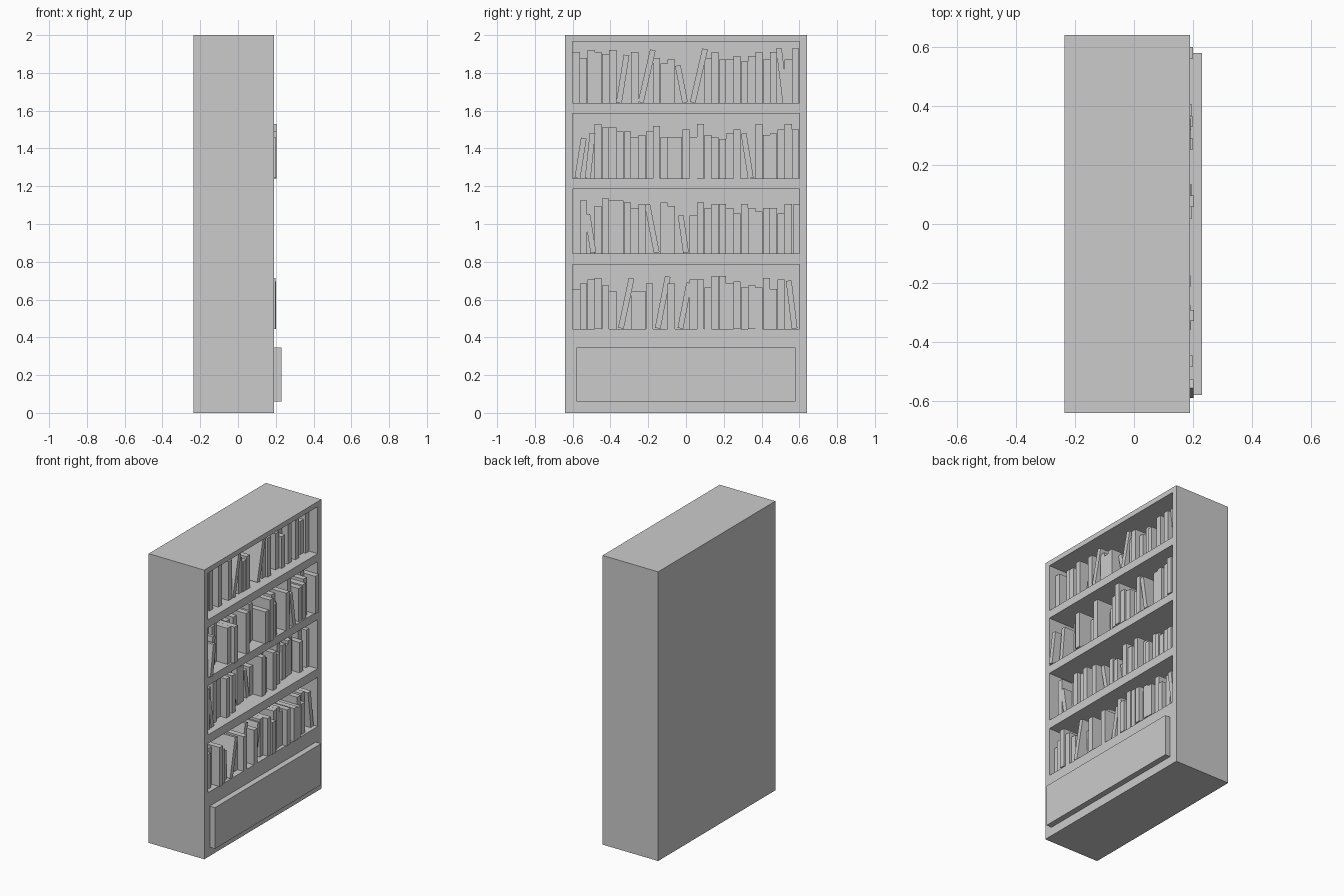
import bpy, bmesh, random
from math import radians
from mathutils import Matrix, Vector

if "Cube" in bpy.data.objects:
    bpy.data.objects.remove(bpy.data.objects["Cube"])

random.seed(4)


def add_box(bm, lo, hi, lean=0.0):
    """Box between two corners, leaned in y (degrees) about its lower edge."""
    lo, hi = Vector(lo), Vector(hi)
    size = hi - lo
    mat = Matrix.Translation((lo + hi) / 2) @ Matrix.Diagonal((*size, 1))
    verts = bmesh.ops.create_cube(bm, size=1, matrix=mat)["verts"]
    if lean:
        pivot = Vector((0, hi.y if lean > 0 else lo.y, lo.z))
        bmesh.ops.rotate(bm, verts=verts, cent=pivot,
                         matrix=Matrix.Rotation(radians(-lean), 3, 'X'))


def finish(bm, name):
    mesh = bpy.data.meshes.new(name)
    bm.to_mesh(mesh)
    bm.free()
    ob = bpy.data.objects.new(name, mesh)
    bpy.context.collection.objects.link(ob)
    return ob


FRONT, BACK = 0.19, -0.235
bays = [(0.445, 0.785), (0.845, 1.185), (1.24, 1.585), (1.64, 1.965)]

# Cabinet carcass with four open bays cut into its front
bm = bmesh.new()
add_box(bm, (BACK, -0.64, 0), (FRONT, 0.64, 2))
cabinet = finish(bm, "cabinet")
bm = bmesh.new()
for z0, z1 in bays:
    add_box(bm, (-0.195, -0.6, z0), (FRONT + 0.1, 0.6, z1))
cutter = finish(bm, "bay_cutter")
cutter.hide_render = True
cutter.hide_viewport = False
mod = cabinet.modifiers.new("bays", 'BOOLEAN')
mod.operation = 'DIFFERENCE'
mod.solver = 'EXACT'
mod.object = cutter
bpy.context.view_layer.objects.active = cabinet
cabinet.select_set(True)
bpy.ops.object.modifier_apply(modifier=mod.name)
bpy.data.objects.remove(cutter)

# Raised drawer front at the bottom
bm = bmesh.new()
add_box(bm, (FRONT, -0.58, 0.06), (0.23, 0.58, 0.345))
finish(bm, "drawer_front")

# Upright books: heights in cm along each shelf (0 = free slot), bottom shelf first
uprights = [
    [21, 24, 26, 27, 23, 20, 0, 0, 20, 20, 24, 0, 0, 24, 0, 0,
     26, 26, 22, 28, 28, 24, 25, 22, 23, 22, 27, 21, 26, 0, 0],
    [0, 28, 0, 25, 29, 28, 28, 27, 24, 26, 0, 0, 27, 25, 0, 0,
     20, 27, 24, 26, 26, 24, 21, 26, 24, 22, 24, 24, 21, 26, 0],
    [0, 0, 0, 29, 27, 27, 25, 25, 22, 23, 25, 28, 22, 22, 22, 26,
     22, 29, 23, 22, 21, 24, 26, 0, 0, 29, 23, 24, 26, 29, 26],
    [27, 24, 28, 27, 26, 28, 0, 0, 27, 0, 0, 24, 21, 23, 0, 0,
     0, 0, 24, 27, 23, 23, 25, 22, 25, 27, 23, 27, 0, 23, 29],
]
# Leaning books: left edge y, height, lean angle
leaners = [
    [(-.36, .27, 12), (-.165, .28, 11), (-.045, .245, 11), (.56, .255, -7)],
    [(-.505, .205, -9), (-.17, .26, -11), (-.015, .2, -8), (.57, .26, 0)],
    [(-.59, .215, 9), (-.535, .24, 6), (.328, .24, -9)],
    [(-.37, .255, 9), (-.255, .285, 13), (-.02, .2, -11), (.02, .29, 13),
     (.512, .29, -7)],
]
# How far the book spines stand out on each shelf
spines = [(0.13, 0.205), (0.07, 0.15), (0.08, 0.205), (0.07, 0.14)]
PITCH = 1.2 / 31


def add_book(bm, y, z, width, height, shelf, lean=0.0):
    x = random.uniform(*spines[shelf])
    add_box(bm, (x - random.uniform(0.19, 0.23), y, z),
            (x, y + width, z + height), lean)


for i, (z, _) in enumerate(bays):
    bm = bmesh.new()
    for k, h in enumerate(uprights[i]):
        if h:
            add_book(bm, -0.6 + k * PITCH, z, PITCH - 0.001, h / 100, i)
    for y, h, lean in leaners[i]:
        add_book(bm, y, z, 0.03, h, i, lean)
    finish(bm, f"books_shelf_{i + 1}")
